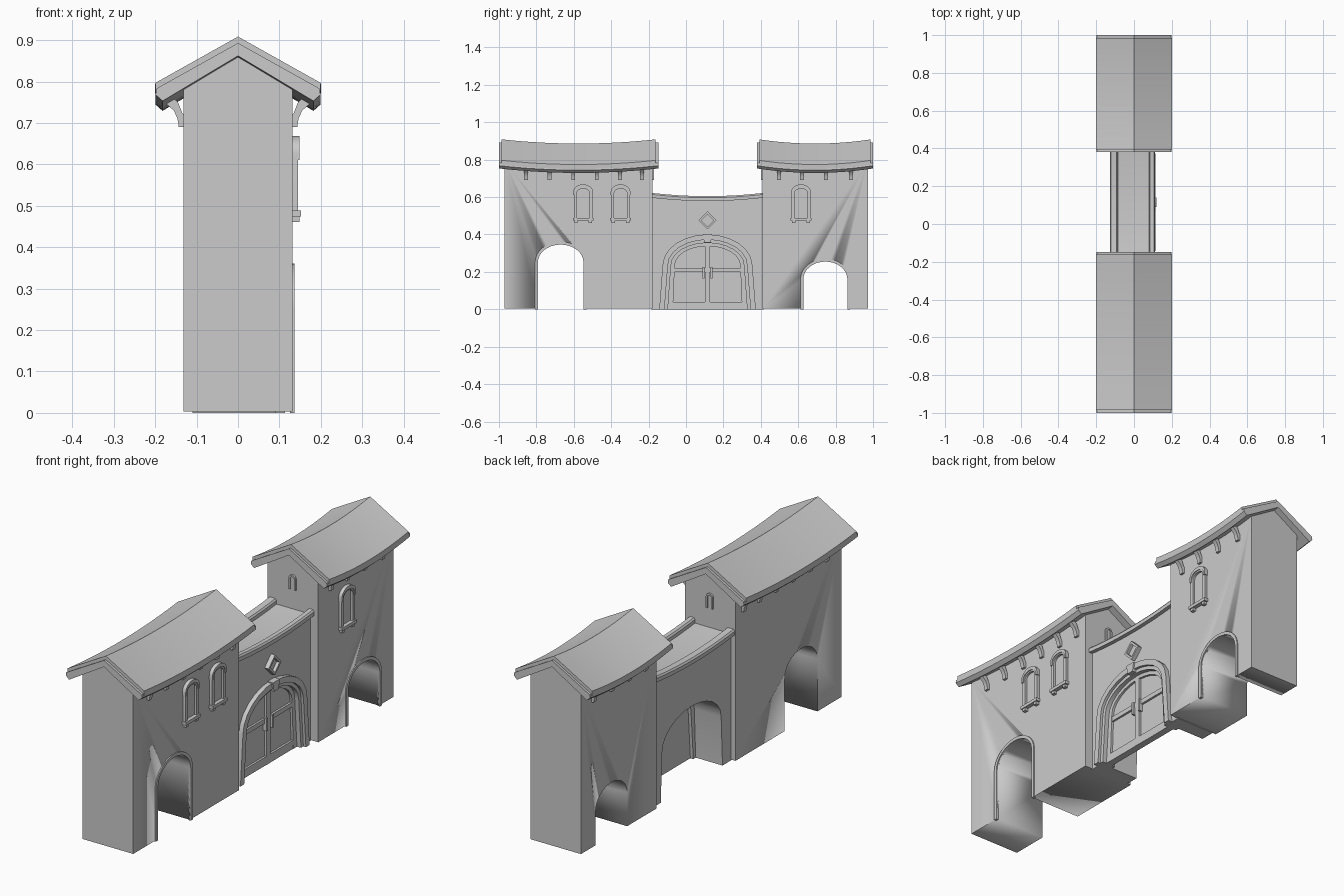
import bpy, bmesh
from math import sin, cos, pi, radians

if "Cube" in bpy.data.objects:
    bpy.data.objects.remove(bpy.data.objects["Cube"])


def finish(name, bm):
    bmesh.ops.recalc_face_normals(bm, faces=bm.faces[:])
    me = bpy.data.meshes.new(name)
    bm.to_mesh(me)
    bm.free()
    ob = bpy.data.objects.new(name, me)
    bpy.context.collection.objects.link(ob)
    bpy.ops.object.select_all(action='DESELECT')
    ob.select_set(True)
    bpy.context.view_layer.objects.active = ob
    bpy.ops.object.shade_smooth_by_angle(angle=radians(25))
    return ob


def place(p, axis, t):
    return (t, p[0], p[1]) if axis == 'x' else (p[0], t, p[1])


def sweep(name, pts, axis, stations, lift=lambda t: 0):
    """Closed 2D section carried along an axis, raised by lift at each station."""
    bm = bmesh.new()
    rows = [[bm.verts.new(place((u, v + lift(t)), axis, t)) for u, v in pts] for t in stations]
    n = len(pts)
    for a, b in zip(rows, rows[1:]):
        for i in range(n):
            bm.faces.new((a[i], a[(i + 1) % n], b[(i + 1) % n], b[i]))
    bm.faces.new(rows[0])
    bm.faces.new(rows[-1])
    return finish(name, bm)


def ring(name, outer, inner, axis, t0, t1, closed=False):
    """Raised band between two matching outlines."""
    bm = bmesh.new()
    loops = [[bm.verts.new(place(p, axis, t)) for p in o]
             for o, t in ((outer, t0), (outer, t1), (inner, t1), (inner, t0))]
    n = len(outer)
    for i in range(n if closed else n - 1):
        j = (i + 1) % n
        for k in range(4):
            a, b = loops[k], loops[(k + 1) % 4]
            bm.faces.new((a[i], a[j], b[j], b[i]))
    if not closed:
        bm.faces.new([l[0] for l in loops])
        bm.faces.new([l[-1] for l in loops])
    return finish(name, bm)


def box(name, x0, x1, y0, y1, z0, z1):
    return sweep(name, [(y0, z0), (y1, z0), (y1, z1), (y0, z1)], 'x', (x0, x1))


def arch(c, half, spring, top, base=0.0, foot=None, n=12):
    """Arch outline from left foot over the top to right foot."""
    foot = foot or half
    curve = [(c - half * cos(pi * i / n), spring + (top - spring) * sin(pi * i / n))
             for i in range(n + 1)]
    return [(c - foot, base)] + curve + [(c + foot, base)]


def span(a, b, n=12):
    return [a + (b - a) * i / n for i in range(n + 1)]


def sag(a, b, depth):
    return lambda t: -depth * (1 - ((2 * t - a - b) / (b - a)) ** 2)


GABLE = [(-.132, 0.003), (.132, 0.003), (.132, .79), (0, .868), (-.132, .79)]
TILES = [(0, .91), (.2, .798), (.198, .772), (0, .88), (-.198, .772), (-.2, .798)]
BOARDS = [(0, .893), (.197, .783), (.199, .768), (.182, .753), (0, .862),
          (-.182, .753), (-.199, .768), (-.197, .783)]
BRACKET = [(.128, .69), (.143, .69), (.146, .71), (.155, .73), (.178, .75),
           (.165, .768), (.145, .75), (.135, .725), (.128, .715)]


def window(name, c):
    ring(name + "_frame", arch(c, .05, .625, .662, .485), arch(c, .034, .622, .645, .485),
         'x', .125, .145)
    ring(name + "_hood", arch(c, .053, .627, .668, .61), arch(c, .042, .625, .652, .61),
         'x', .125, .149)
    sweep(name + "_pane", arch(c, .036, .622, .647, .485), 'x', (.125, .134))
    box(name + "_sill", .125, .152, c - .055, c + .055, .474, .489)
    for s in (-1, 1):
        box(name + "_sill_bracket", .125, .148, c + s * .038 - .009, c + s * .038 + .009, .461, .476)


def tower(name, y0, y1, r0, r1, door, windows, brackets, inner, out):
    # body with passage cut through
    body = sweep(name + "_walls", GABLE, 'y', (y0, y1))
    c, half, spring, top = door
    cutter = sweep("cutter", arch(c, half, spring, top, -.1, n=16), 'x', (-.3, .3))
    bpy.context.view_layer.objects.active = body
    mod = body.modifiers.new("passage", 'BOOLEAN')
    mod.operation, mod.object, mod.solver = 'DIFFERENCE', cutter, 'EXACT'
    bpy.ops.object.modifier_apply(modifier=mod.name)
    bpy.data.objects.remove(cutter)
    ring(name + "_passage_trim", arch(c, half + .015, spring, top + .015, n=16),
         arch(c, half, spring, top, n=16), 'x', .125, .137)
    # sagging roof in two layers
    f = sag(r0, r1, .024)
    sweep(name + "_roof_boards", BOARDS, 'y', span(r0, r1), f)
    sweep(name + "_roof_tiles", TILES, 'y', span(r0 + .014, r1 - .014), f)
    # eave brackets on both sides
    for y in brackets:
        for s in (-1, 1):
            sweep(name + "_eave_bracket", [(s * x, z) for x, z in BRACKET], 'y', (y - .01, y + .01))
    for i, w in enumerate(windows):
        window(f"{name}_window_{i + 1}", w)
    # small slit window on the gable facing the gate
    ring(name + "_slit_frame", arch(0, .018, .742, .76, .69, n=8), arch(0, .01, .742, .752, .69, n=8),
         'y', inner - out * .005, inner + out * .008)
    sweep(name + "_slit_pane", arch(0, .011, .742, .753, .69, n=8), 'y',
          (inner - out * .005, inner + out * .003))


tower("long_tower", -.97, -.18, -1, -.148, (-.67, .122, .25, .346), (-.55, -.35),
      (-.856, -.73, -.603, -.477, -.353, -.235), -.18, 1)
tower("short_tower", .41, .972, .38, 1, (.745, .118, .16, .255), (.615,),
      (.497, .62, .749, .882), .41, -1)

# gate wall: one outline with dipped top and open archway
C = .115
dip = sag(-.18, .41, .017)
opening = arch(C, .22, .235, .368, 0, .23)
top_edge = [(y, .597 + dip(y)) for y in span(.415, -.185)]
sweep("gate_wall", [(-.185, 0)] + opening + [(.415, 0)] + top_edge, 'x', (-.11, .092))
for n, x0, x1 in (("back", -.128, -.086), ("front", .079, .111)):
    e = .006
    sec = [(x0, .596), (x1, .596), (x1, .62 - e), (x1 - e, .622), (x0 + e, .622), (x0, .62 - e)]
    sweep(n + "_coping", sec, 'y', span(-.185, .415), dip)

# gate surround with keystone
ring("gate_surround_outer", arch(C, .24, .235, .4, 0, .258), arch(C, .212, .235, .372, 0, .23),
     'x', .03, .113)
ring("gate_surround_inner", arch(C, .222, .235, .38, 0, .24), arch(C, .195, .235, .355, 0, .212),
     'x', .03, .1)
sweep("keystone", [(C - .018, .358), (C + .018, .358), (C + .025, .402), (C - .025, .402)],
      'x', (.08, .12))

# double door with raised rails and handles
sweep("door_slab", arch(C, .219, .235, .367, 0, .229), 'x', (.045, .068))
ring("door_border", arch(C, .205, .235, .362, .0, .22), arch(C, .175, .235, .338, .0, .185),
     'x', .06, .079)
box("door_centre_stile", .06, .079, C - .014, C + .014, 0, .345)
box("door_middle_rail", .06, .078, C - .18, C + .18, .2, .222)
box("door_bottom_rail", .06, .078, C - .2, C + .2, 0, .04)
for s in (-1, 1):
    box("door_handle", .07, .088, C + s * .022 - .005, C + s * .022 + .005, .165, .225)

# diamond ornament
def diamond(r):
    return [(C - r, .475), (C, .475 + r), (C + r, .475), (C, .475 - r)]


ring("diamond_frame", diamond(.048), diamond(.034), 'x', .085, .113, True)
sweep("diamond_panel", diamond(.036), 'x', (.085, .098))
